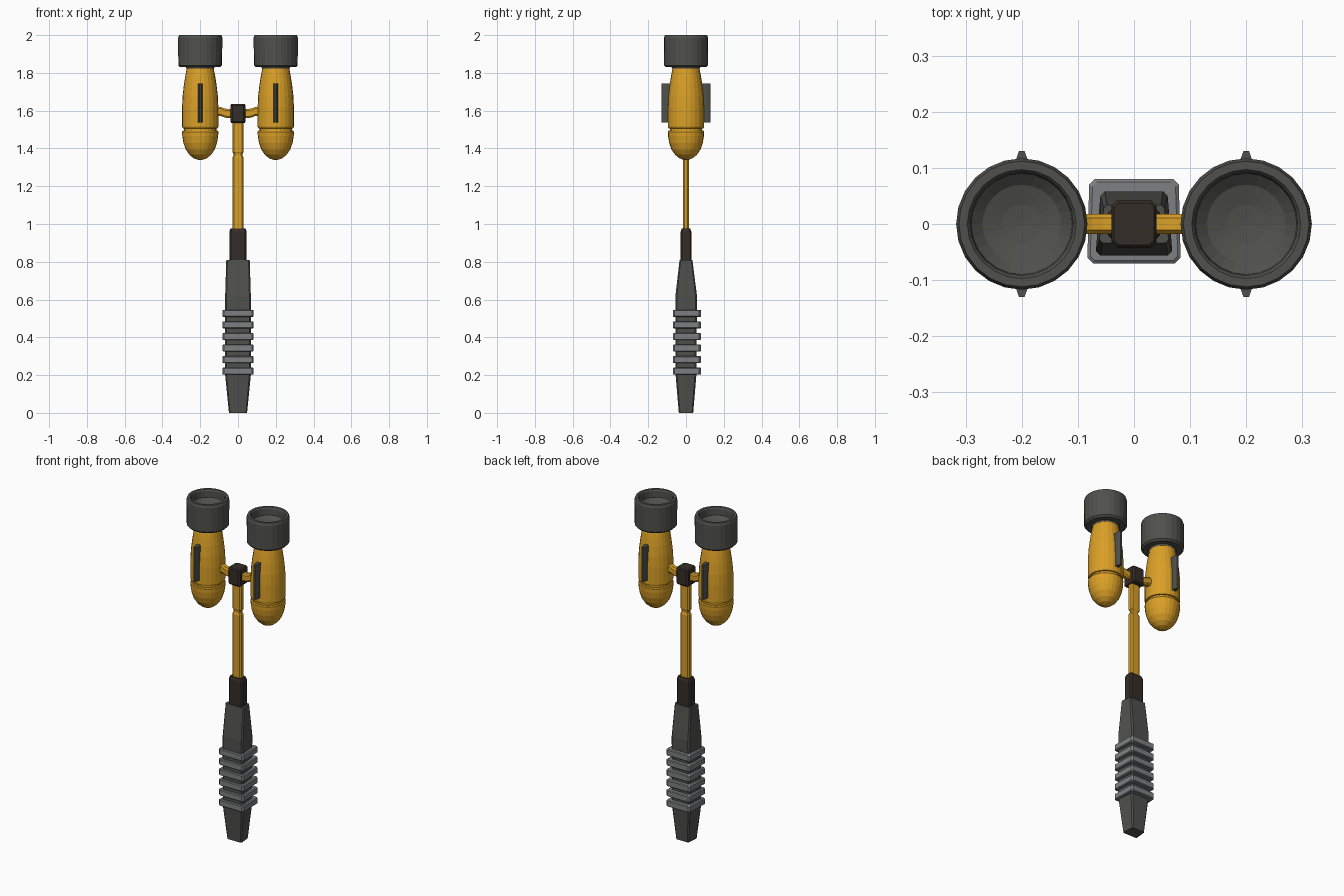
import bpy, bmesh, math

if "Cube" in bpy.data.objects:
    bpy.data.objects.remove(bpy.data.objects["Cube"])


def material(name, rgb):
    m = bpy.data.materials.new(name)
    m.diffuse_color = (*rgb, 1)
    m.use_nodes = True
    m.node_tree.nodes["Principled BSDF"].inputs["Base Color"].default_value = m.diffuse_color
    return m


YELLOW = material("amber yellow", (0.70, 0.35, 0.02))
DARK = material("dark grey", (0.08, 0.081, 0.073))
GREY = material("mid grey", (0.205, 0.215, 0.225))
BROWN = material("brown black", (0.036, 0.026, 0.021))


def finish(bm, name, mat):
    bmesh.ops.remove_doubles(bm, verts=bm.verts, dist=1e-5)
    bmesh.ops.recalc_face_normals(bm, faces=bm.faces)
    me = bpy.data.meshes.new(name)
    bm.to_mesh(me)
    bm.free()
    me.materials.append(mat)
    ob = bpy.data.objects.new(name, me)
    bpy.context.collection.objects.link(ob)
    return ob


def loft(name, rings, mat):
    """Skin a list of equal-length point rings and cap both ends."""
    bm = bmesh.new()
    vs = [[bm.verts.new(p) for p in r] for r in rings]
    n = len(vs[0])
    for a, b in zip(vs, vs[1:]):
        for i in range(n):
            j = (i + 1) % n
            bm.faces.new((a[i], a[j], b[j], b[i]))
    bm.faces.new(vs[0])
    bm.faces.new(vs[-1])
    return finish(bm, name, mat)


def section(z, front, back, y0, y1, c):
    """Trapezoid with cut corners: half widths at front and back."""
    return [(-front + c, y0, z), (front - c, y0, z), (front, y0 + c, z), (back, y1 - c, z),
            (back - c, y1, z), (-back + c, y1, z), (-back, y1 - c, z), (-front, y0 + c, z)]


def box_section(z, hx, hy, c):
    return section(z, hx, hx, -hy, hy, c)


def revolve(name, profile, x, mat, n=24):
    rings = [[(x + r * math.cos(2 * math.pi * i / n), r * math.sin(2 * math.pi * i / n), z)
              for i in range(n)] for r, z in profile]
    return loft(name, rings, mat)


# Tapered handle
loft("handle", [section(0, .048, .042, -.038, .038, .006),
                section(.20, .068, .060, -.055, .055, .008),
                section(.62, .068, .060, -.056, .058, .008),
                section(.81, .062, .054, -.034, .034, .006)], DARK)

# Grip rings
for i in range(6):
    z = .202 + i * .0612
    loft(f"grip_ring_{i + 1}", [section(z, .078, .074, -.065, .075, .008),
                                section(z + .004, .083, .080, -.070, .080, .010),
                                section(z + .034, .083, .080, -.070, .080, .010),
                                section(z + .038, .078, .074, -.065, .075, .008)], GREY)

# Collar and stem
loft("collar", [box_section(.80, .046, .028, .008), box_section(.96, .046, .028, .008),
                box_section(.975, .040, .023, .007)], BROWN)
loft("stem", [box_section(z, w, d, .008) for z, w, d in
              ((.95, .03, .017), (1.352, .03, .017), (1.36, .025, .013),
               (1.374, .025, .013), (1.382, .03, .017), (1.56, .03, .017))], YELLOW)

# Central joint block
loft("joint_block", [box_section(1.535, .036, .037, .008), box_section(1.542, .040, .043, .010),
                     box_section(1.628, .040, .043, .010), box_section(1.635, .036, .037, .008)], BROWN)

BODY = [(.080, 1.505), (.093, 1.507), (.096, 1.515), (.096, 1.62), (.093, 1.68),
        (.086, 1.74), (.078, 1.79), (.072, 1.82), (.070, 1.85)]
DOME = [(.012, 1.340), (.035, 1.348), (.058, 1.367), (.077, 1.395), (.089, 1.430),
        (.095, 1.465), (.096, 1.488), (.092, 1.494), (.080, 1.495)]
CAP = [(.072, 1.822), (.076, 1.830), (.106, 1.830), (.116, 1.840), (.117, 1.985), (.112, 2.0),
       (.097, 2.0), (.092, 1.993), (.090, 1.955), (.070, 1.938), (.035, 1.928), (.004, 1.925)]

for side, s in (("left", -1), ("right", 1)):
    x = s * .2
    # Barrel with groove, rounded end and hollow cap
    revolve(f"{side}_barrel", BODY, x, YELLOW)
    revolve(f"{side}_groove", [(.086, 1.48), (.086, 1.52)], x, YELLOW)
    revolve(f"{side}_dome", DOME, x, YELLOW)
    revolve(f"{side}_cap", CAP, x, DARK)

    # Raised fins front and back
    for end, t in (("front", -1), ("back", 1)):
        plan = [(-.011, .07), (.011, .07), (.011, .113), (.005, .130), (-.005, .130), (-.011, .113)]
        loft(f"{side}_{end}_fin", [[(x + px, t * py, z) for px, py in plan]
                                   for z in (1.538, 1.745)], DARK)

    # Bent arm from the joint to the barrel
    path = [(0, 1.585), (.055, 1.585), (.075, 1.589), (.092, 1.596), (.13, 1.598)]
    cut = [(-.011, -.024), (.011, -.024), (.018, -.015), (.018, .015),
           (.011, .024), (-.011, .024), (-.018, .015), (-.018, -.015)]
    loft(f"{side}_arm", [[(s * px, y, pz + dz) for y, dz in cut] for px, pz in path], YELLOW)
